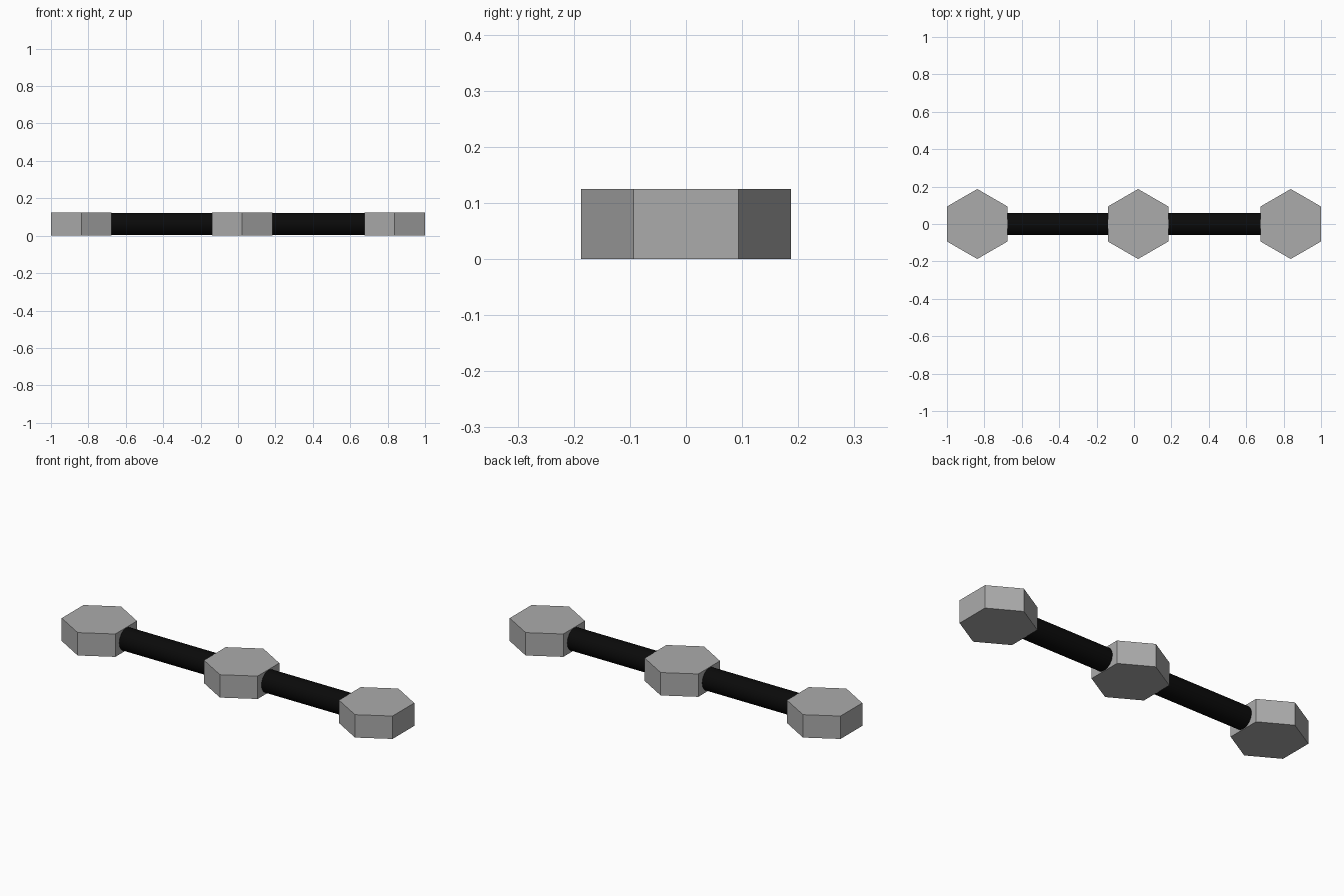
import bpy
import math

cube = bpy.data.objects.get("Cube")
if cube:
    bpy.data.objects.remove(cube, do_unlink=True)

HEIGHT = 0.125
HEX_RADIUS = 0.187
TUBE_RADIUS = 0.06


def make_material(name, value):
    mat = bpy.data.materials.new(name)
    mat.use_nodes = True
    colour = (value, value, value, 1)
    mat.diffuse_color = colour
    mat.node_tree.nodes["Principled BSDF"].inputs["Base Color"].default_value = colour
    return mat


grey = make_material("grey_metal", 0.41)
black = make_material("black_rubber", 0.003)


def prism(name, sides, radius, depth, location, rotation, mat):
    bpy.ops.mesh.primitive_cylinder_add(
        vertices=sides, radius=radius, depth=depth, location=location, rotation=rotation)
    obj = bpy.context.object
    obj.name = name
    obj.data.materials.append(mat)
    return obj


# Hexagonal blocks, points facing front and back
centres = {"right_hex_block": -0.838, "middle_hex_block": 0.022, "left_hex_block": 0.838}
for name, x in centres.items():
    prism(name, 6, HEX_RADIUS, HEIGHT, (x, 0, HEIGHT / 2), (0, 0, 0), grey)

# Round connecting rods, ends sunk just inside the blocks
xs = list(centres.values())
inset = HEX_RADIUS * math.cos(math.pi / 6) - 0.01
for name, a, b in (("right_rod", xs[0], xs[1]), ("left_rod", xs[1], xs[2])):
    prism(name, 32, TUBE_RADIUS, b - a - 2 * inset,
          ((a + b) / 2, 0, HEIGHT / 2), (0, math.pi / 2, 0), black)
    bpy.ops.object.shade_smooth_by_angle()
